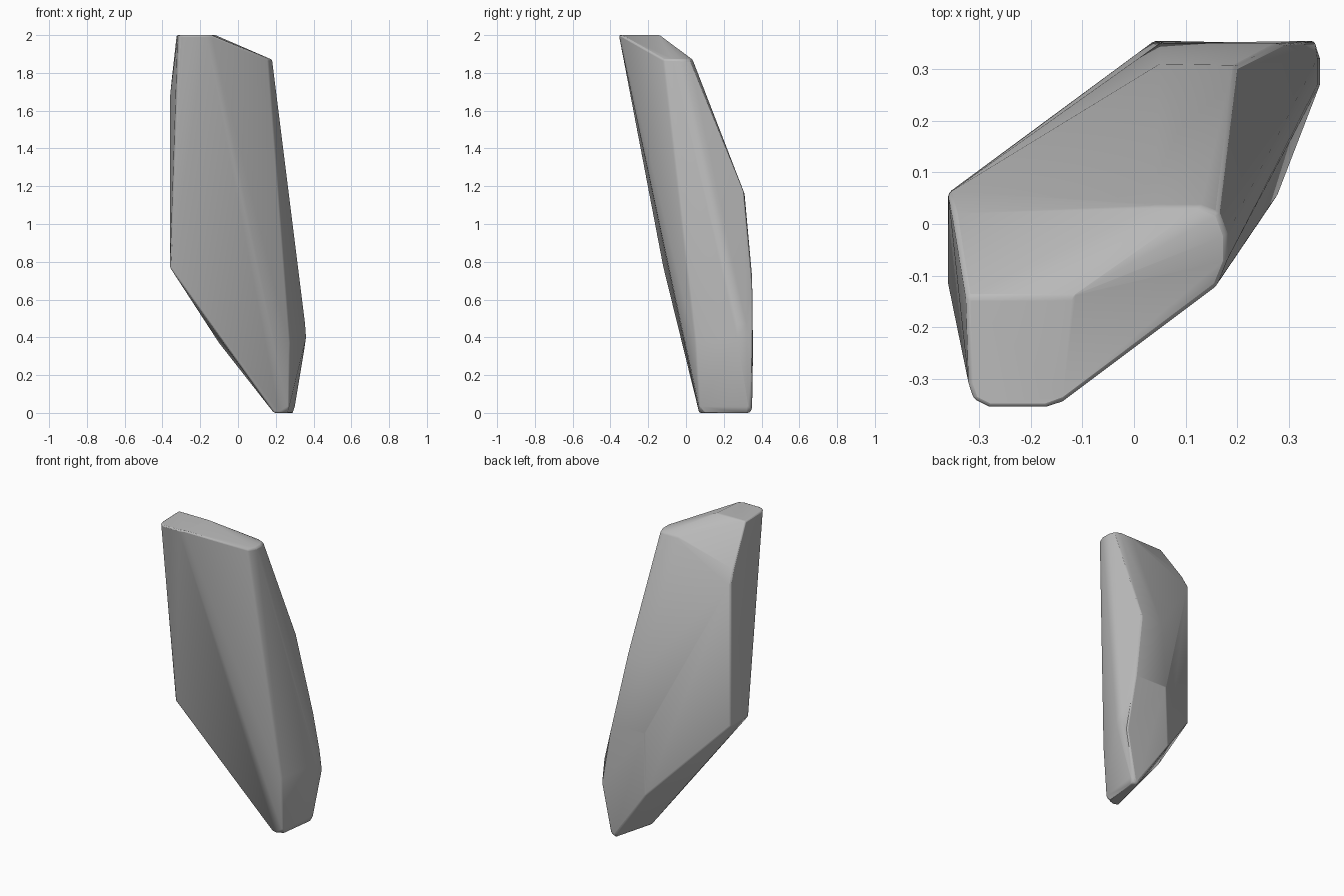
import bpy
import bmesh
import math
from mathutils import Vector

# Remove the default cube
default_cube = bpy.data.objects.get("Cube")
if default_cube:
    bpy.data.objects.remove(default_cube, do_unlink=True)


def make_material(name, value):
    """Plain flat grey material."""
    material = bpy.data.materials.new(name)
    material.use_nodes = True
    colour = (value, value, value, 1.0)
    material.diffuse_color = colour
    material.node_tree.nodes["Principled BSDF"].inputs["Base Color"].default_value = colour
    return material


def make_hull(name, levels, material):
    """Convex stone from corner rings, each given as height and (x, y) corners."""
    bm = bmesh.new()
    for height, corners in levels:
        for x, y in corners:
            bm.verts.new(Vector((x, y, height)))
    result = bmesh.ops.convex_hull(bm, input=bm.verts[:])
    unused = {item for key in ("geom_interior", "geom_unused") for item in result[key]
              if isinstance(item, bmesh.types.BMVert)}
    bmesh.ops.delete(bm, geom=list(unused), context='VERTS')

    # Merge nearly flat triangles into broad chipped facets
    bmesh.ops.dissolve_limit(bm, angle_limit=math.radians(2),
                             verts=bm.verts[:], edges=bm.edges[:])
    bmesh.ops.recalc_face_normals(bm, faces=bm.faces[:])
    mesh = bpy.data.meshes.new(name)
    bm.to_mesh(mesh)
    bm.free()
    mesh.materials.append(material)
    stone = bpy.data.objects.new(name, mesh)
    bpy.context.collection.objects.link(stone)
    return stone


# Corner rings from the foot to the flat top
levels = [
    # Narrow foot
    (0, [(.19, .08), (.22, .07), (.26, .09), (.29, .32), (.26, .34)]),
    (.03, [(.18, .08), (.27, .07), (.3, .33), (.25, .35), (.29, .35)]),
    # Underside and widest flank
    (.33, [(.04, .355), (.35, .355)]),
    (.37, [(-.1, .1), (.275, .05)]),
    (.4, [(.36, .27), (.36, .32)]),
    (.47, [(.355, .27), (.355, .32)]),
    # Lower edge of the flat side
    (.77, [(-.36, -.12), (-.36, .06)]),
    # Back shoulder
    (.72, [(.05, .35), (.28, .35)]),
    (1.16, [(.05, .31), (.2, .31)]),
    # Upper edge of the flat side
    (1.68, [(-.36, .06)]),
    (1.76, [(-.35, .02)]),
    # Low end of the sloping top
    (1.87, [(.04, .035), (.13, .035), (.165, .02), (.18, -.02), (.18, -.07), (.16, -.12)]),
    # Flat top
    (2, [(-.325, -.14), (-.12, -.14), (-.32, -.31), (-.31, -.34),
         (-.28, -.355), (-.17, -.355), (-.14, -.345)]),
]

stone_grey = make_material("stone_grey", 0.5)
rock = make_hull("standing_rock", levels, stone_grey)

# Slightly worn edges with soft shading
wear = rock.modifiers.new("worn_edges", 'BEVEL')
wear.width = 0.008
wear.segments = 2
wear.limit_method = 'ANGLE'
wear.angle_limit = math.radians(30)

bpy.context.view_layer.objects.active = rock
rock.select_set(True)
bpy.ops.object.shade_smooth_by_angle(angle=math.radians(35))
